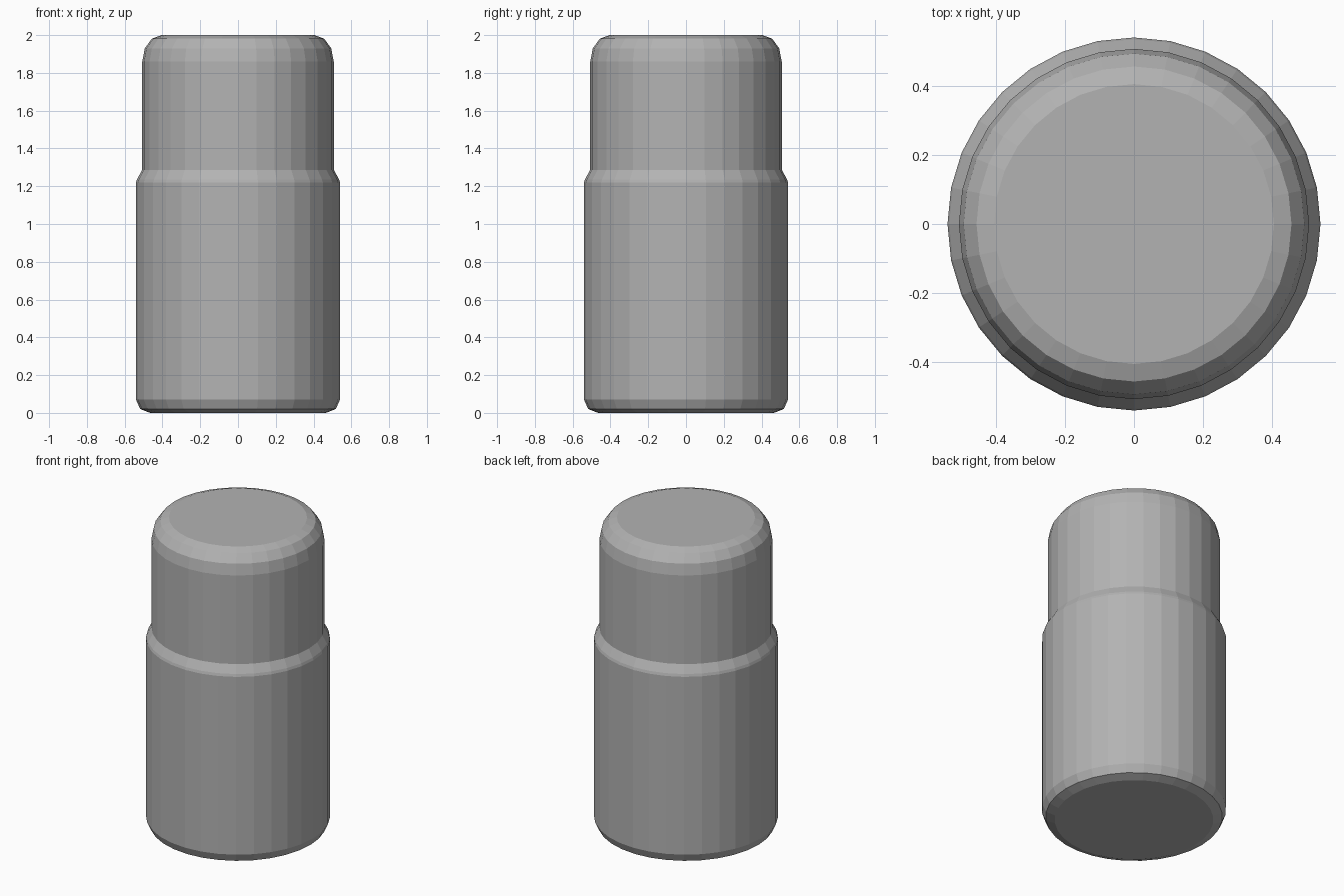
import bpy, bmesh
from math import sin, cos, pi

if "Cube" in bpy.data.objects:
    bpy.data.objects.remove(bpy.data.objects["Cube"], do_unlink=True)

SIDES = 32

grey = bpy.data.materials.new("plain grey")
grey.use_nodes = True
colour = (0.45, 0.45, 0.45, 1)
grey.diffuse_color = colour
grey.node_tree.nodes["Principled BSDF"].inputs["Base Color"].default_value = colour


def rounded(r_in, r_out, z_flat, z_wall, steps):
    """Quarter-ellipse edge points from the flat end out to the wall."""
    return [(r_in + (r_out - r_in) * sin(pi / 2 * i / steps),
             z_wall + (z_flat - z_wall) * cos(pi / 2 * i / steps))
            for i in range(steps + 1)]


def turned(name, profile):
    """Closed flat-shaded solid turned around the z axis."""
    bm = bmesh.new()
    rings = [[bm.verts.new((r * cos(2 * pi * i / SIDES), r * sin(2 * pi * i / SIDES), z))
              for i in range(SIDES)] for r, z in profile]
    for low, high in zip(rings, rings[1:]):
        for i in range(SIDES):
            j = (i + 1) % SIDES
            bm.faces.new((low[i], low[j], high[j], high[i]))
    bm.faces.new(rings[0][::-1])
    bm.faces.new(rings[-1])
    mesh = bpy.data.meshes.new(name)
    bm.to_mesh(mesh)
    bm.free()
    mesh.materials.append(grey)
    obj = bpy.data.objects.new(name, mesh)
    bpy.context.collection.objects.link(obj)


# Container body: rounded foot, straight wall, sloping shoulder
turned("body", rounded(0.465, 0.54, 0, 0.07, 2) + [(0.54, 1.22), (0.535, 1.236), (0.507, 1.287)])

# Cap: straight wall with a rounded top edge
turned("cap", [(0.507, 1.287)] + rounded(0.405, 0.507, 2, 1.86, 3)[::-1])
